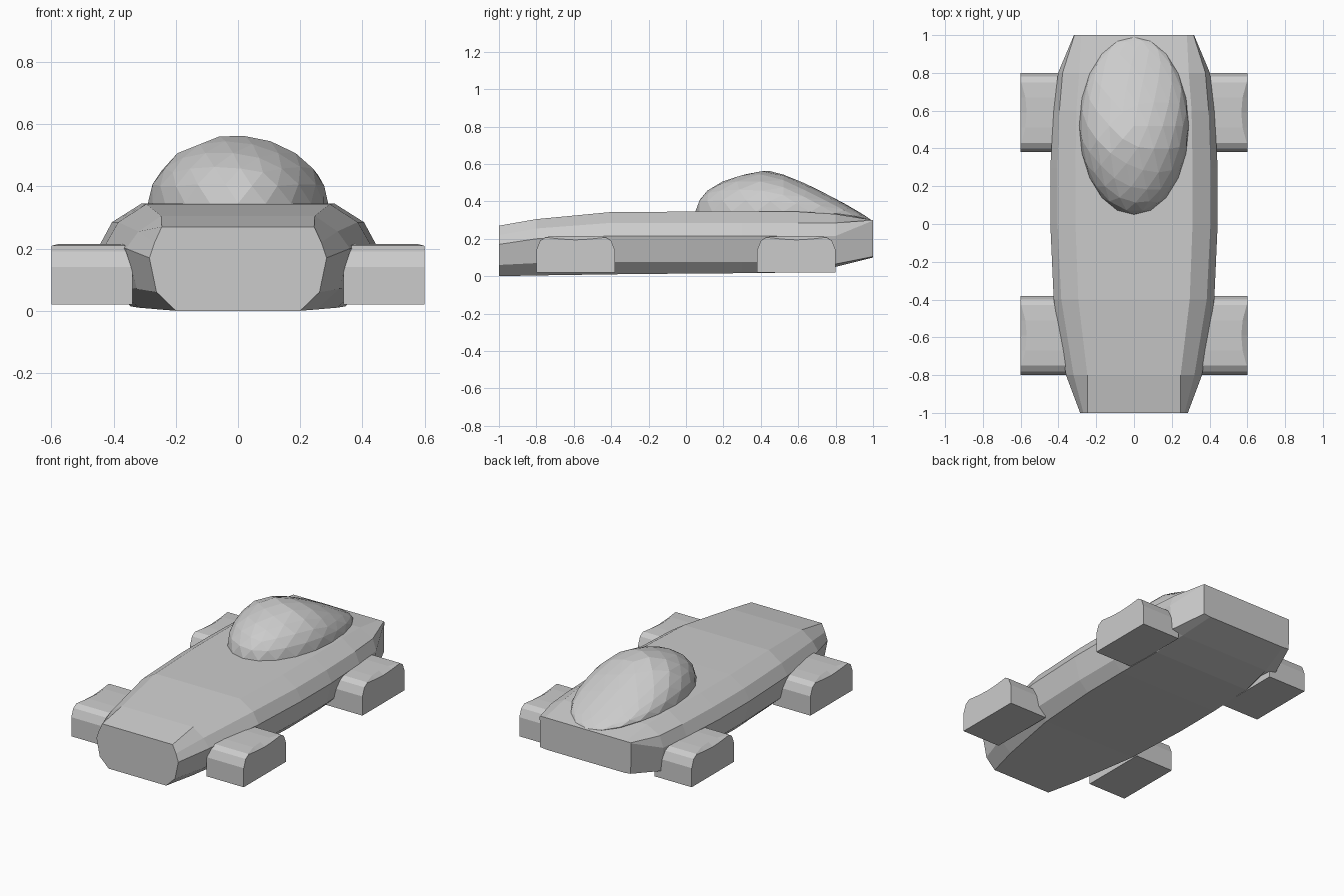
import bpy
import bmesh

cube = bpy.data.objects.get("Cube")
if cube:
    bpy.data.objects.remove(cube, do_unlink=True)

grey = bpy.data.materials.new("plain grey")
grey.use_nodes = True
grey.diffuse_color = (0.6, 0.6, 0.6, 1)
grey.node_tree.nodes["Principled BSDF"].inputs["Base Color"].default_value = (0.6, 0.6, 0.6, 1)


def finish(bm, name):
    """Clean up the mesh and place it in the scene with flat faces."""
    bmesh.ops.remove_doubles(bm, verts=bm.verts, dist=0.0005)
    bmesh.ops.recalc_face_normals(bm, faces=bm.faces)
    mesh = bpy.data.meshes.new(name)
    bm.to_mesh(mesh)
    bm.free()
    mesh.materials.append(grey)
    obj = bpy.data.objects.new(name, mesh)
    bpy.context.collection.objects.link(obj)
    return obj


def loft(sections, name):
    """Skin closed rings of equal length and cap both ends."""
    bm = bmesh.new()
    rings = [[bm.verts.new(p) for p in ring] for ring in sections]
    count = len(rings[0])
    for a, b in zip(rings, rings[1:]):
        for i in range(count):
            j = (i + 1) % count
            bm.faces.new((a[i], a[j], b[j], b[i]))
    bm.faces.new(rings[0])
    bm.faces.new(rings[-1])
    return finish(bm, name)


# Body: half sections as y, then floor, sill, side, shoulder and roof edge (x, z)
stations = [
    (-1.0, (.20, .00), (.262, .06), (.285, .17), (.268, .22), (.245, .27)),
    (-.80, (.25, .004), (.325, .07), (.36, .20), (.32, .255), (.247, .305)),
    (-.40, (.32, .01), (.39, .075), (.425, .215), (.385, .285), (.295, .343)),
    (0.0, (.345, .014), (.405, .075), (.443, .215), (.405, .285), (.31, .345)),
    (.30, (.345, .016), (.405, .075), (.443, .215), (.405, .285), (.31, .345)),
    (.60, (.335, .02), (.39, .075), (.425, .215), (.395, .285), (.305, .345)),
    (.80, (.31, .05), (.385, .065), (.402, .215), (.378, .285), (.29, .332)),
    (1.0, (.27, .10), (.315, .105), (.318, .297), (.315, .30), (.28, .30)),
]
body = []
for y, *half in stations:
    right = [(x, y, z) for x, z in half]
    body.append(right + [(-x, y, z) for x, y, z in reversed(right)])
loft(body, "body")

# Wheels: blocky rounded profile with a scooped outer top edge
half_wheel = [(-.21, .02), (-.21, .14), (-.19, .19), (-.16, .21), (-.08, .215)]
wheel = half_wheel + [(0, .215)] + [(-y, z) for y, z in reversed(half_wheel)]


def make_wheel(side, centre, name):
    inner, crease, outer = [], [], []
    for y, z in wheel:
        scoop = max(0, 1 - (y / .17) ** 2) if z > .2 else 0
        inner.append((side * .34, centre + y, z))
        crease.append((side * (.6 - .032 * scoop), centre + y, z))
        outer.append((side * .6, centre + y, z - .021 * scoop))
    loft([inner, crease, outer], name)


for side, side_name in ((1, "left"), (-1, "right")):
    make_wheel(side, -.59, "front_" + side_name + "_wheel")
    make_wheel(side, .59, "rear_" + side_name + "_wheel")

# Canopy: faceted ball drawn out into a teardrop towards the tail
bm = bmesh.new()
bmesh.ops.create_icosphere(bm, subdivisions=3, radius=1)
for v in bm.verts:
    x, u, z = v.co
    taper = 1.04 - .78 * max(0, u + .15)
    height = .215 * taper if z > 0 else .1
    v.co = (.29 * x, .52 + .47 * u, .345 + z * height - .045 * max(0, u) ** 3)
finish(bm, "canopy")
